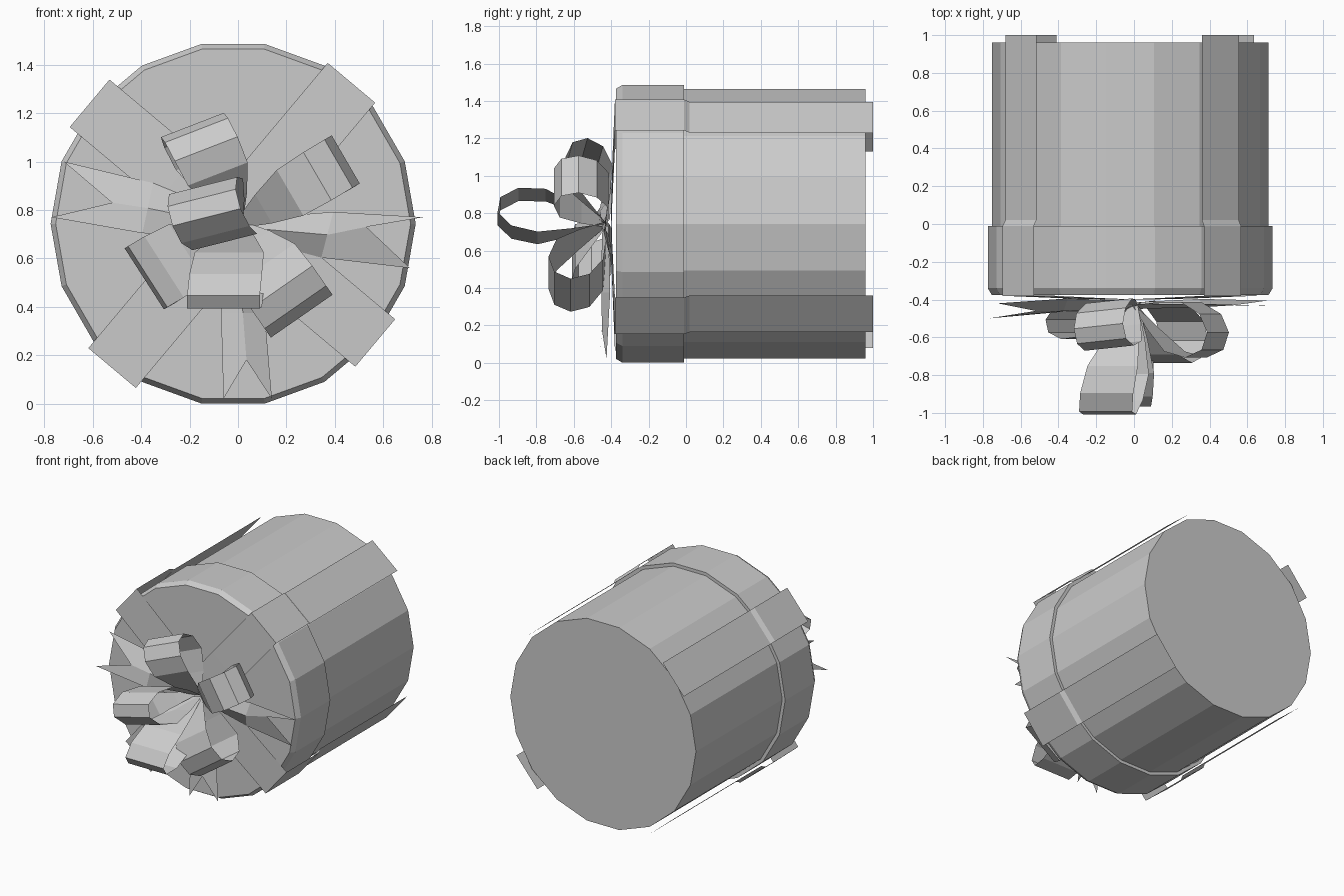
import bpy, math
from mathutils import Vector

cube = bpy.data.objects.get("Cube")
if cube:
    bpy.data.objects.remove(cube, do_unlink=True)

grey = bpy.data.materials.new("plain_grey")
grey.use_nodes = True
grey.diffuse_color = (0.6, 0.6, 0.6, 1)
grey.node_tree.nodes["Principled BSDF"].inputs["Base Color"].default_value = (0.6, 0.6, 0.6, 1)

CX, CZ = -0.02, 0.743   # axis of the round box
SIDES = 18


def add_mesh(name, verts, faces):
    mesh = bpy.data.meshes.new(name)
    mesh.from_pydata([tuple(v) for v in verts], [], faces)
    mesh.materials.append(grey)
    obj = bpy.data.objects.new(name, mesh)
    bpy.context.collection.objects.link(obj)
    return obj


def grid(name, rows):
    """Sheet through rows of points, all rows equally long."""
    n = len(rows[0])
    faces = [(r * n + c, r * n + c + 1, (r + 1) * n + c + 1, (r + 1) * n + c)
             for r in range(len(rows) - 1) for c in range(n - 1)]
    return add_mesh(name, [p for row in rows for p in row], faces)


def drum(name, profile):
    """Capped prism along y from (y, radius) pairs, front to back."""
    verts = [(CX + r * math.cos(math.tau * i / SIDES), y, CZ + r * math.sin(math.tau * i / SIDES))
             for y, r in profile for i in range(SIDES)]
    faces = [tuple(range(SIDES)),
             tuple(reversed(range(len(verts) - SIDES, len(verts))))]
    for k in range(len(profile) - 1):
        for i in range(SIDES):
            a, j = k * SIDES, (i + 1) % SIDES
            faces.append((a + j, a + i, a + SIDES + i, a + SIDES + j))
    return add_mesh(name, verts, faces)


# Box and its lid
drum("box_body", [(-0.02, 0.731), (0.96, 0.731)])
drum("box_lid", [(-0.375, 0.733), (-0.34, 0.754), (-0.01, 0.754)])


# Four ribbon bands: from the middle of the lid, over its rim, along the side
def band(name, angle, reach):
    a = math.radians(angle)
    out = Vector((math.cos(a), 0, math.sin(a)))
    side = Vector((-out.z, 0, out.x)) * 0.128
    path = [(0, -0.4), (0.3, -0.395), (reach, -0.38), (reach, -0.01),
            (reach - 0.018, 0.02), (reach - 0.018, 1.0)]
    rows = []
    for r, y in path:
        p = Vector((CX, y, CZ)) + out * r
        rows.append([p - side, p + side])
    grid(name, rows)


for name, angle, reach in [("upper_left_band", 50, 0.76), ("upper_right_band", 140, 0.774),
                           ("lower_right_band", 230, 0.778), ("lower_left_band", 320, 0.766)]:
    band(name, angle, reach)

# Bow loops: teardrop path (along, across, width share)
ROOT = Vector((0, -0.43, 0.74))
TEARDROP = [(0, 0, 0.15), (0.3, -0.55, 0.6), (0.6, -1, 0.95), (0.85, -0.88, 1), (1, -0.35, 1),
            (1, 0.35, 1), (0.85, 0.88, 1), (0.6, 1, 0.95), (0.3, 0.55, 0.6), (0, 0, 0.15)]


def bow_loop(name, end, width_dir, width, thick):
    d = Vector(end) - ROOT
    w = Vector(width_dir).normalized()
    n = d.cross(w).normalized()
    rows = []
    for t, s, share in TEARDROP:
        p = ROOT + d * t + n * (s * thick / 2)
        rows.append([p - w * (share * width / 2), p + w * (share * width / 2)])
    grid(name, rows)


bow_loop("bow_loop_upper_left", (0.43, -0.62, 1.0), (0.5, 0, -0.86), 0.23, 0.28)
bow_loop("bow_loop_upper_right", (-0.18, -0.58, 1.14), (0.93, 0.1, 0.36), 0.28, 0.24)
bow_loop("bow_loop_front", (-0.14, -1.0, 0.81), (0.95, 0, 0.24), 0.29, 0.24)
bow_loop("bow_loop_lower_middle", (-0.06, -0.95, 0.42), (1, 0, 0), 0.3, 0.18)
bow_loop("bow_loop_lower_left", (0.25, -0.66, 0.38), (0.82, 0, 0.57), 0.31, 0.28)
bow_loop("bow_loop_lower_right", (-0.38, -0.54, 0.52), (0.54, 0, -0.84), 0.3, 0.2)


# Ribbon tails with notched ends and a shallow crease
def tail(name, tip_a, tip_b, notch):
    a, b, c = Vector(tip_a), Vector(tip_b), Vector(notch)
    half = (a - b) * 0.5
    start = Vector((0, -0.42, 0.73))
    mid = start.lerp((a + b) / 2, 0.5) + Vector((0, 0.01, 0))
    crease = Vector((0, -0.03, 0))
    grid(name, [[start + half * 0.3, start + crease, start - half * 0.3],
                [mid + half * 0.9, mid + crease, mid - half * 0.9],
                [a, c, b]])


tail("ribbon_tail_right", (-0.72, -0.42, 1.0), (-0.77, -0.5, 0.77), (-0.52, -0.46, 0.83))
tail("ribbon_tail_left", (0.765, -0.435, 0.77), (0.71, -0.405, 0.56), (0.53, -0.43, 0.73))
tail("ribbon_tail_bottom", (-0.06, -0.46, 0.02), (0.14, -0.425, 0.02), (0.035, -0.45, 0.18))
